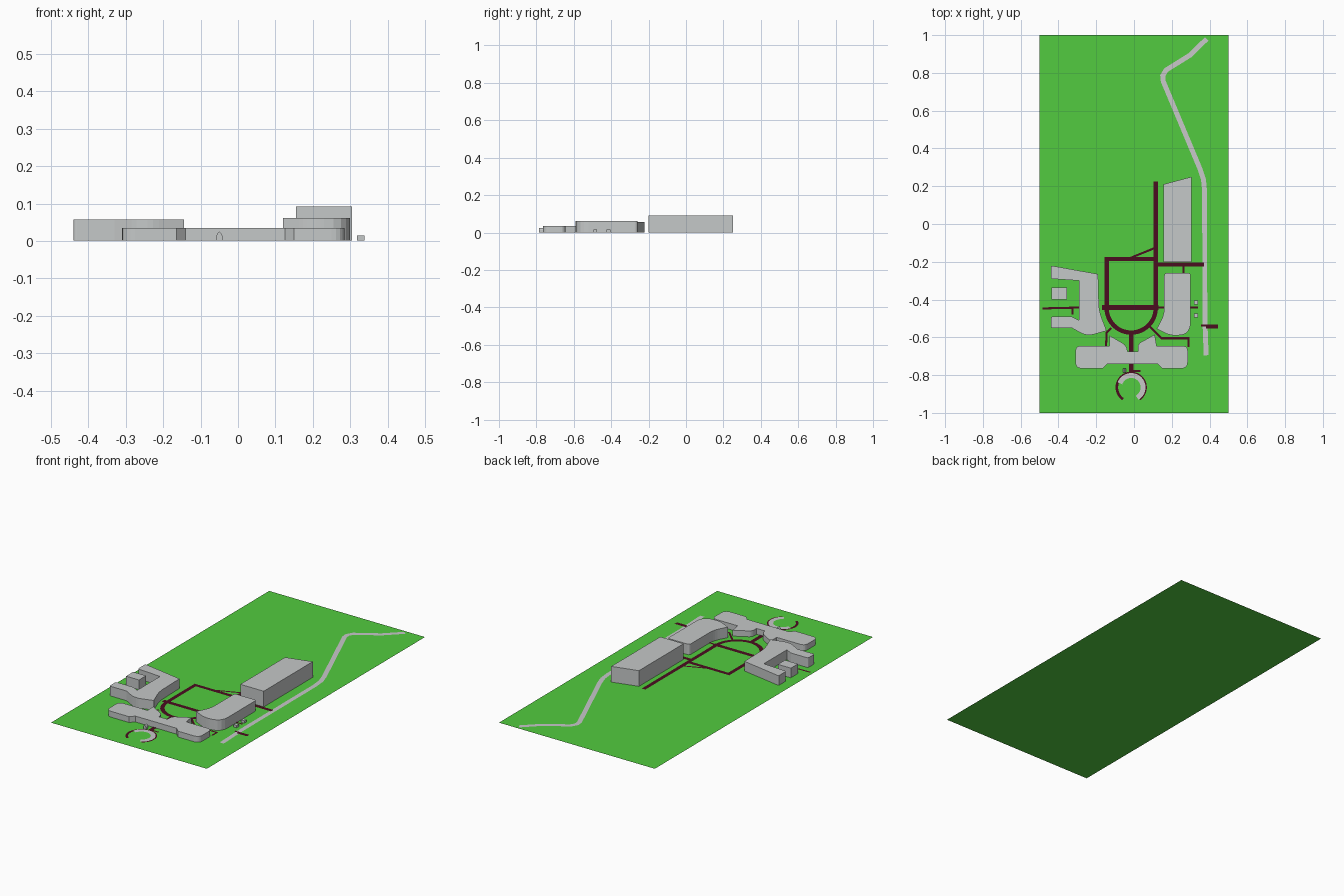
import bpy, bmesh, math
from mathutils import Vector

cube = bpy.data.objects.get("Cube")
if cube:
    bpy.data.objects.remove(cube, do_unlink=True)


def material(name, r, g, b):
    m = bpy.data.materials.new(name)
    m.use_nodes = True
    m.diffuse_color = (r, g, b, 1)
    m.node_tree.nodes["Principled BSDF"].inputs["Base Color"].default_value = (r, g, b, 1)
    return m


grass = material("grass_green", 0.085, 0.6, 0.05)
wall = material("building_grey", 0.56, 0.58, 0.58)
paving = material("road_grey", 0.58, 0.58, 0.59)
brick = material("path_maroon", 0.07, 0.004, 0.014)


def add_object(name, bm, mat):
    mesh = bpy.data.meshes.new(name)
    bm.normal_update()
    bm.to_mesh(mesh)
    bm.free()
    mesh.materials.append(mat)
    obj = bpy.data.objects.new(name, mesh)
    bpy.context.collection.objects.link(obj)
    return obj


def rounded(points, steps=5):
    """Outline with an optional corner radius as third value of a point."""
    out = []
    for i, p in enumerate(points):
        c = Vector(p[:2])
        if len(p) < 3:
            out.append(c)
            continue
        a = Vector(points[i - 1][:2]) - c
        b = Vector(points[(i + 1) % len(points)][:2]) - c
        a, b = c + a.normalized() * p[2], c + b.normalized() * p[2]
        for k in range(steps + 1):
            t = k / steps
            out.append(a * (1 - t) ** 2 + c * 2 * t * (1 - t) + b * t * t)
    return out


def prism(name, points, height, mat=wall):
    bm = bmesh.new()
    base = bm.faces.new([bm.verts.new((p.x, p.y, 0.001)) for p in rounded(points)])
    top = bmesh.ops.extrude_face_region(bm, geom=[base])["geom"]
    for v in top:
        if isinstance(v, bmesh.types.BMVert):
            v.co.z = height
    bmesh.ops.recalc_face_normals(bm, faces=bm.faces)
    return add_object(name, bm, mat)


def box(name, x0, x1, y0, y1, height, mat=wall):
    return prism(name, [(x0, y0), (x1, y0), (x1, y1), (x0, y1)], height, mat)


def ribbon(name, points, width, z=0.002, mat=brick):
    """Flat strip with mitred joints along a path."""
    pts = [Vector(p) for p in points]
    bm = bmesh.new()
    pairs = []
    for i, p in enumerate(pts):
        d0 = (p - pts[i - 1]).normalized() if i else (pts[1] - p).normalized()
        d1 = (pts[i + 1] - p).normalized() if i < len(pts) - 1 else d0
        n0, n1 = Vector((-d0.y, d0.x)), Vector((-d1.y, d1.x))
        n = (n0 + n1).normalized()
        n *= width / 2 / max(n.dot(n0), 0.5)
        pairs.append([bm.verts.new((*q, z)) for q in (p - n, p + n)])
    for (a, b), (c, d) in zip(pairs, pairs[1:]):
        bm.faces.new((a, c, d, b))
    return add_object(name, bm, mat)


def arc(cx, cy, r, start, end, steps=24):
    angles = [math.radians(start + (end - start) * k / steps) for k in range(steps + 1)]
    return [(cx + r * math.cos(a), cy + r * math.sin(a)) for a in angles]


# Ground
bm = bmesh.new()
bm.faces.new([bm.verts.new((x, y, 0)) for x, y in
              ((-0.5, -1), (0.5, -1), (0.5, 1), (-0.5, 1))])
add_object("ground", bm, grass)

# Long rear hall with a slanted end
prism("rear_hall", [(0.155, -0.2), (0.305, -0.2), (0.305, 0.25), (0.155, 0.21)], 0.092)

# East wing with rounded front
prism("east_wing", [(0.16, -0.26, 0.015), (0.3, -0.26, 0.015), (0.3, -0.59, 0.07),
                    (0.19, -0.59, 0.03), (0.12, -0.555), (0.16, -0.48, 0.04)], 0.062)

# West wing, open to the side around a courtyard
prism("west_wing", [(-0.44, -0.22, 0.01), (-0.19, -0.265), (-0.185, -0.46, 0.04),
                    (-0.145, -0.565), (-0.25, -0.595, 0.04), (-0.33, -0.55),
                    (-0.44, -0.55, 0.01), (-0.44, -0.49, 0.01), (-0.33, -0.49),
                    (-0.29, -0.51), (-0.29, -0.3), (-0.44, -0.29, 0.01)], 0.057)
box("courtyard_block", -0.438, -0.355, -0.4, -0.335, 0.057)

# Low front building with bulging ends and two inner arms
prism("front_building", [(-0.31, -0.645, 0.03), (-0.13, -0.645), (-0.13, -0.59),
                         (-0.035, -0.645, 0.03), (-0.035, -0.675), (0.02, -0.675),
                         (0.02, -0.635, 0.02), (0.11, -0.585), (0.12, -0.645),
                         (0.285, -0.645, 0.03), (0.285, -0.765, 0.035),
                         (0.15, -0.765), (0.125, -0.74), (-0.14, -0.74),
                         (-0.165, -0.765), (-0.31, -0.765, 0.035)], 0.035)

# Small arched marker and kiosks
bm = bmesh.new()
profile = [(-0.058, 0.001), (-0.042, 0.001), (-0.042, 0.014), (-0.046, 0.022),
           (-0.05, 0.025), (-0.054, 0.022), (-0.058, 0.014)]
face = bm.faces.new([bm.verts.new((x, -0.785, z)) for x, z in profile])
ext = bmesh.ops.extrude_face_region(bm, geom=[face])["geom"]
bmesh.ops.translate(bm, vec=(0, 0.02, 0),
                    verts=[v for v in ext if isinstance(v, bmesh.types.BMVert)])
bmesh.ops.recalc_face_normals(bm, faces=bm.faces)
add_object("arched_marker", bm, wall)
for i, y in enumerate((-0.495, -0.425)):
    box(f"kiosk_{i + 1}", 0.318, 0.338, y, y + 0.02, 0.015)

# Winding road
ribbon("road", [(0.385, 0.98), (0.295, 0.893), (0.17, 0.815), (0.152, 0.785), (0.155, 0.755),
                (0.35, 0.29), (0.368, 0.235), (0.374, 0.17), (0.375, -0.5), (0.382, -0.695)],
       0.026, 0.0015, paving)

# Oval walk: straight sides and a half-round front
ribbon("oval_walk", [(0.115, -0.185), (-0.145, -0.185), (-0.145, -0.46)]
       + arc(-0.015, -0.445, 0.13, 180, 360) + [(0.115, 0.225)], 0.023)
ribbon("cross_walk", [(-0.17, -0.443), (0.13, -0.443)], 0.026, 0.0025)
ribbon("north_walk", [(0.115, -0.215), (0.37, -0.215)], 0.022, 0.0025)
ribbon("stem_walk", [(-0.015, -0.57), (-0.015, -0.79)], 0.024, 0.0025)

# Narrow side paths
side_paths = {
    "west_path": [(-0.485, -0.447), (-0.28, -0.442)],
    "west_spur": [(-0.325, -0.445), (-0.325, -0.48)],
    "east_path": [(0.13, -0.443), (0.34, -0.443)],
    "diagonal_path": [(-0.02, -0.18), (0.115, -0.125)],
    "hall_spur": [(0.262, -0.215), (0.262, -0.26)],
    "front_east_path": [(0.085, -0.545), (0.145, -0.605), (0.288, -0.605), (0.288, -0.65)],
    "front_west_path": [(-0.12, -0.55), (-0.145, -0.575), (-0.148, -0.65)],
    "gate_path": [(0.355, -0.537), (0.445, -0.537)],
    "gate_step": [(0.38, -0.548), (0.445, -0.548)],
    "marker_path": [(-0.015, -0.778), (0.035, -0.778)],
}
for name, pts in side_paths.items():
    ribbon(name, pts, 0.011, 0.003)

# Round plaza: maroon rim with a paved inner band
ribbon("plaza_rim", arc(-0.015, -0.865, 0.076, -55, 235, 36), 0.014)
ribbon("plaza_paving", arc(-0.015, -0.865, 0.063, -60, 160, 32), 0.026, 0.003, paving)
